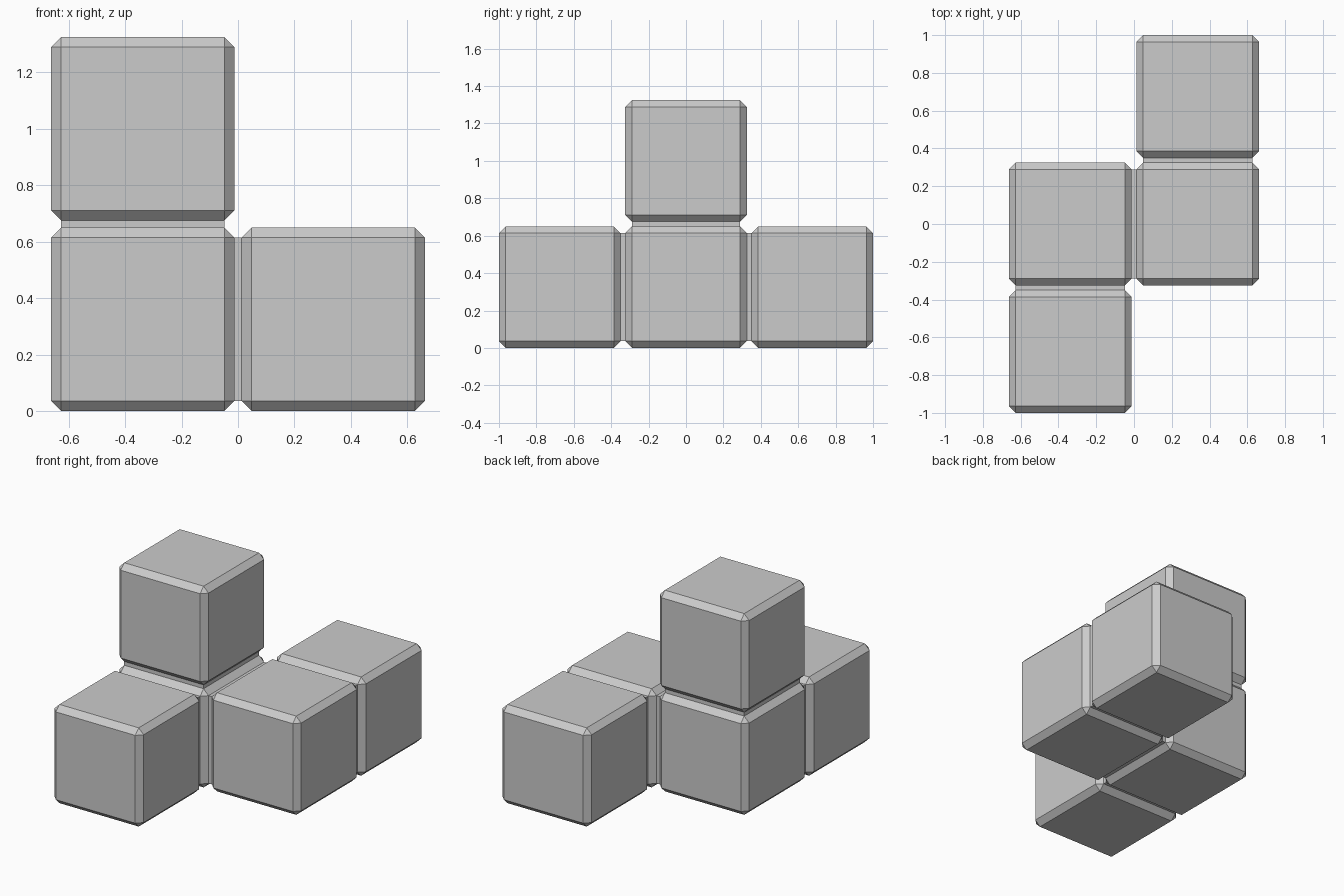
import bpy
import bmesh
from mathutils import Matrix, Vector

SIZE = 0.65       # edge of one block
PITCH = 0.675     # distance between block centres
CHAMFER = 0.036

# Grid cells: two rows of blocks offset sideways, plus one on top
CELLS = [(-0.5, -1, 0), (-0.5, 0, 0), (-0.5, 0, 1), (0.5, 0, 0), (0.5, 1, 0)]

cube = bpy.data.objects.get("Cube")
if cube:
    bpy.data.objects.remove(cube, do_unlink=True)

grey = bpy.data.materials.new("plain grey")
grey.use_nodes = True
colour = (0.6, 0.6, 0.6, 1)
grey.diffuse_color = colour
grey.node_tree.nodes["Principled BSDF"].inputs["Base Color"].default_value = colour


def centre(cell):
    return Vector(cell) * PITCH + Vector((0, 0, SIZE / 2))


def face_at(bm, point):
    return min(bm.faces, key=lambda f: (f.calc_center_median() - point).length)


bm = bmesh.new()

# Chamfered blocks
for cell in CELLS:
    block = bmesh.ops.create_cube(bm, size=SIZE, matrix=Matrix.Translation(centre(cell)))
    edges = {e for v in block["verts"] for e in v.link_edges}
    bmesh.ops.bevel(bm, geom=list(edges), offset=CHAMFER, offset_type='OFFSET',
                    segments=1, affect='EDGES', profile=0.5)

# Necks joining the touching sides of neighbouring blocks
for i, a in enumerate(CELLS):
    for b in CELLS[i + 1:]:
        step = Vector(b) - Vector(a)
        if abs(step.length - 1) < 0.01:
            sides = [face_at(bm, centre(a) + step * SIZE / 2),
                     face_at(bm, centre(b) - step * SIZE / 2)]
            rims = [e for f in sides for e in f.edges]
            bmesh.ops.delete(bm, geom=sides, context='FACES_ONLY')
            bmesh.ops.bridge_loops(bm, edges=rims)

bmesh.ops.recalc_face_normals(bm, faces=bm.faces)
mesh = bpy.data.meshes.new("joined_blocks")
bm.to_mesh(mesh)
bm.free()
mesh.materials.append(grey)
blocks = bpy.data.objects.new("joined_blocks", mesh)
bpy.context.collection.objects.link(blocks)
